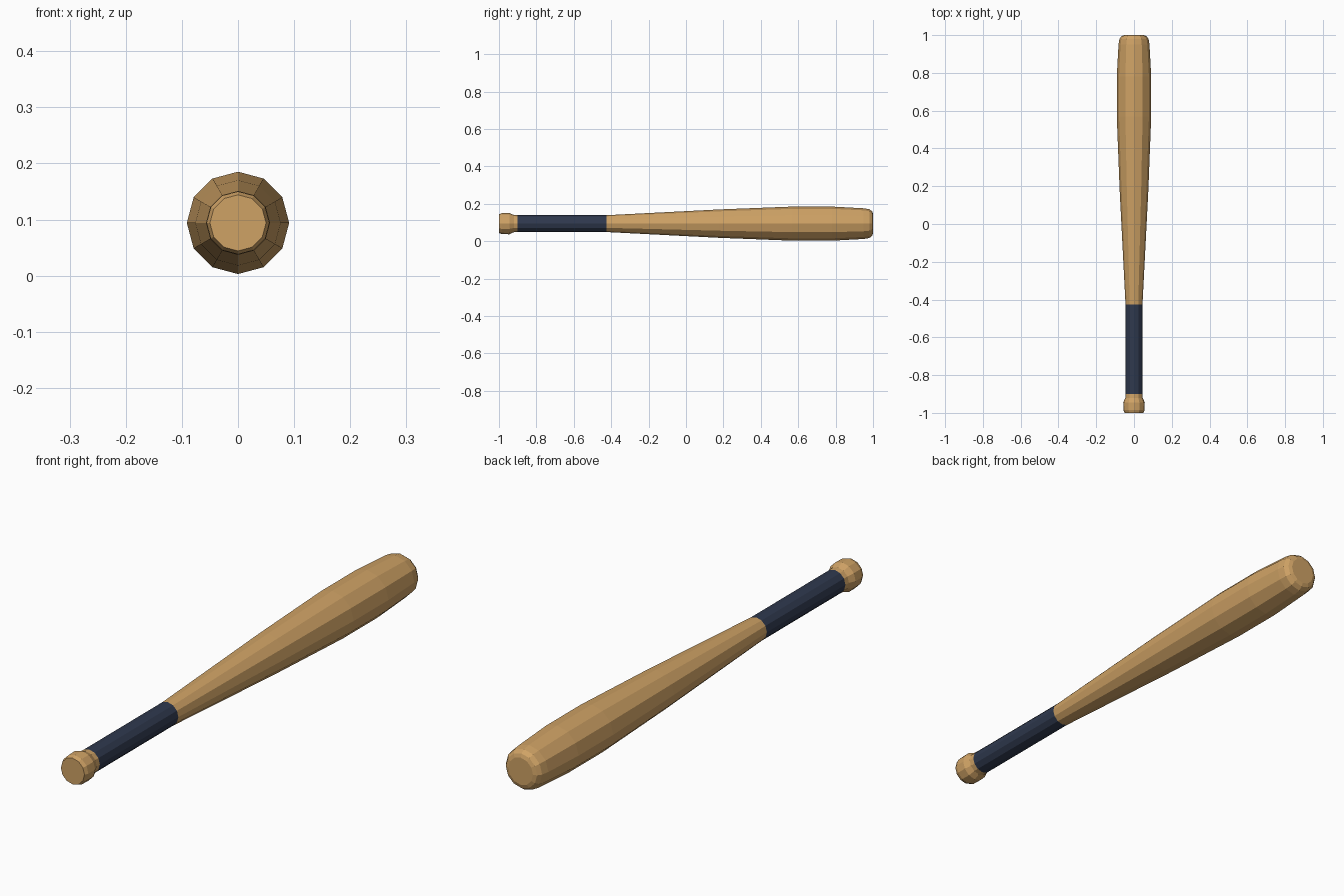
import bpy, bmesh, math

if "Cube" in bpy.data.objects:
    bpy.data.objects.remove(bpy.data.objects["Cube"])

SIDES = 12
AXIS_Z = 0.094


def material(name, color):
    m = bpy.data.materials.new(name)
    m.diffuse_color = color
    m.use_nodes = True
    m.node_tree.nodes["Principled BSDF"].inputs["Base Color"].default_value = m.diffuse_color
    return m


def lathe(name, profile, mat, cap_start=False, cap_end=False):
    """Flat-shaded 12-sided turning along y from (y, radius) points."""
    bm = bmesh.new()
    rings = []
    for y, r in profile:
        rings.append([bm.verts.new((r * math.sin(a), y, AXIS_Z + r * math.cos(a)))
                      for a in (2 * math.pi * i / SIDES for i in range(SIDES))])
    for a, b in zip(rings, rings[1:]):
        for i in range(SIDES):
            j = (i + 1) % SIDES
            bm.faces.new((a[i], a[j], b[j], b[i]))
    if cap_start:
        bm.faces.new(rings[0][::-1])
    if cap_end:
        bm.faces.new(rings[-1])
    bmesh.ops.recalc_face_normals(bm, faces=bm.faces)
    # Open pieces: make sure faces point away from the axis
    bm.normal_update()
    f = max(bm.faces, key=lambda f: f.calc_center_median().z)
    if f.normal.z < 0:
        bmesh.ops.reverse_faces(bm, faces=bm.faces)
    me = bpy.data.meshes.new(name)
    bm.to_mesh(me)
    bm.free()
    me.materials.append(mat)
    ob = bpy.data.objects.new(name, me)
    bpy.context.collection.objects.link(ob)
    return ob


wood = material("wood", (0.62, 0.36, 0.13, 1))
wrap = material("grip_wrap", (0.028, 0.04, 0.075, 1))

# Knob at the handle end
lathe("knob", [(-1.0, 0.050), (-0.985, 0.056), (-0.945, 0.057),
               (-0.92, 0.046), (-0.90, 0.045)], wood, cap_start=True)

# Dark wrapped grip
lathe("grip", [(-0.90, 0.045), (-0.425, 0.045)], wrap)

# Tapered barrel with rounded tip
lathe("barrel", [(-0.425, 0.045), (0.18, 0.076), (0.57, 0.0912), (0.78, 0.0912),
                 (0.95, 0.082), (0.98, 0.077), (0.995, 0.066), (1.0, 0.052)],
      wood, cap_end=True)
